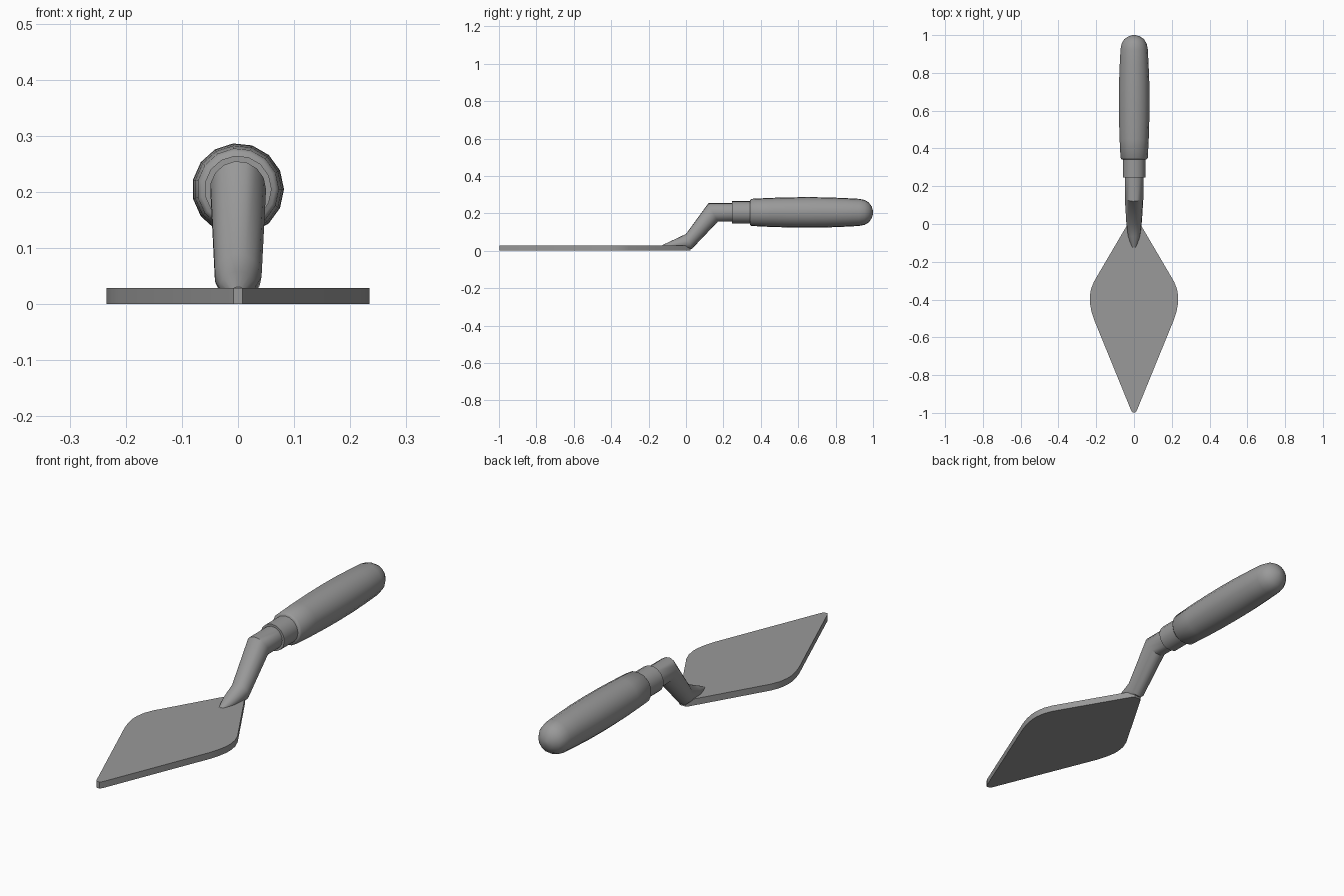
import bpy
import bmesh
import math
from mathutils import Vector

SIDES = 15
AXIS_Z = 0.205

cube = bpy.data.objects.get("Cube")
if cube:
    bpy.data.objects.remove(cube, do_unlink=True)

grey = bpy.data.materials.new("plain grey")
grey.use_nodes = True
grey.diffuse_color = (0.32, 0.32, 0.32, 1)
grey.node_tree.nodes["Principled BSDF"].inputs["Base Color"].default_value = grey.diffuse_color


def finish(name, bm, angle):
    bmesh.ops.recalc_face_normals(bm, faces=bm.faces)
    mesh = bpy.data.meshes.new(name)
    bm.to_mesh(mesh)
    bm.free()
    mesh.materials.append(grey)
    obj = bpy.data.objects.new(name, mesh)
    bpy.context.collection.objects.link(obj)
    bpy.ops.object.select_all(action="DESELECT")
    obj.select_set(True)
    bpy.context.view_layer.objects.active = obj
    bpy.ops.object.shade_smooth_by_angle(angle=math.radians(angle))
    return obj


def loft(name, sections, angle=35):
    """Skin elliptical rings, each given by its top (y, z), bottom (y, z) and half width."""
    bm = bmesh.new()
    rings = []
    for top, bottom, half in sections:
        top, bottom = Vector((0, *top)), Vector((0, *bottom))
        centre, up = (top + bottom) / 2, (top - bottom) / 2
        ring = []
        for i in range(SIDES):
            a = math.tau * i / SIDES
            ring.append(bm.verts.new(centre + up * math.sin(a) + Vector((half * math.cos(a), 0, 0))))
        rings.append(ring)
    for a, b in zip(rings, rings[1:]):
        for i in range(SIDES):
            j = (i + 1) % SIDES
            bm.faces.new((a[i], a[j], b[j], b[i]))
    bm.faces.new(rings[0])
    bm.faces.new(rings[-1])
    return finish(name, bm, angle)


def turned(name, profile, angle=35):
    """Round part along the handle axis from (y, radius) pairs."""
    return loft(name, [((y, AXIS_Z + r), (y, AXIS_Z - r), r) for y, r in profile], angle)


# Blade: mirrored diamond outline with rounded shoulders, given thickness
half = [(0.008, -0.998), (0.016, -0.985), (0.212, -0.505), (0.226, -0.46),
        (0.234, -0.415), (0.234, -0.385), (0.228, -0.345), (0.212, -0.305),
        (0.026, 0.012), (0.014, 0.024)]
outline = half + [(-x, y) for x, y in reversed(half)]
bm = bmesh.new()
base = bm.faces.new([bm.verts.new((x, y, 0)) for x, y in outline])
walls = bmesh.ops.extrude_face_region(bm, geom=[base], use_keep_orig=True)
new_verts = [v for v in walls["geom"] if isinstance(v, bmesh.types.BMVert)]
bmesh.ops.translate(bm, vec=(0, 0, 0.029), verts=new_verts)
finish("blade", bm, 30)

# Cranked shank, tapering onto the blade
loft("shank", [
    ((0.26, 0.255), (0.26, 0.155), 0.05),
    ((0.12, 0.255), (0.17, 0.155), 0.05),
    ((0.0, 0.09), (0.03, 0.008), 0.042),
    ((-0.065, 0.059), (-0.06, 0.006), 0.032),
    ((-0.125, 0.031), (-0.12, 0.006), 0.013),
])

# Ferrule and handle
turned("ferrule", [(0.245, 0.06), (0.36, 0.06)])
turned("handle", [
    (0.342, 0.066), (0.35, 0.073), (0.45, 0.078), (0.55, 0.081), (0.65, 0.082),
    (0.75, 0.081), (0.85, 0.077), (0.925, 0.073), (0.955, 0.067),
    (0.978, 0.053), (0.993, 0.031), (1.0, 0.008)], 50)
